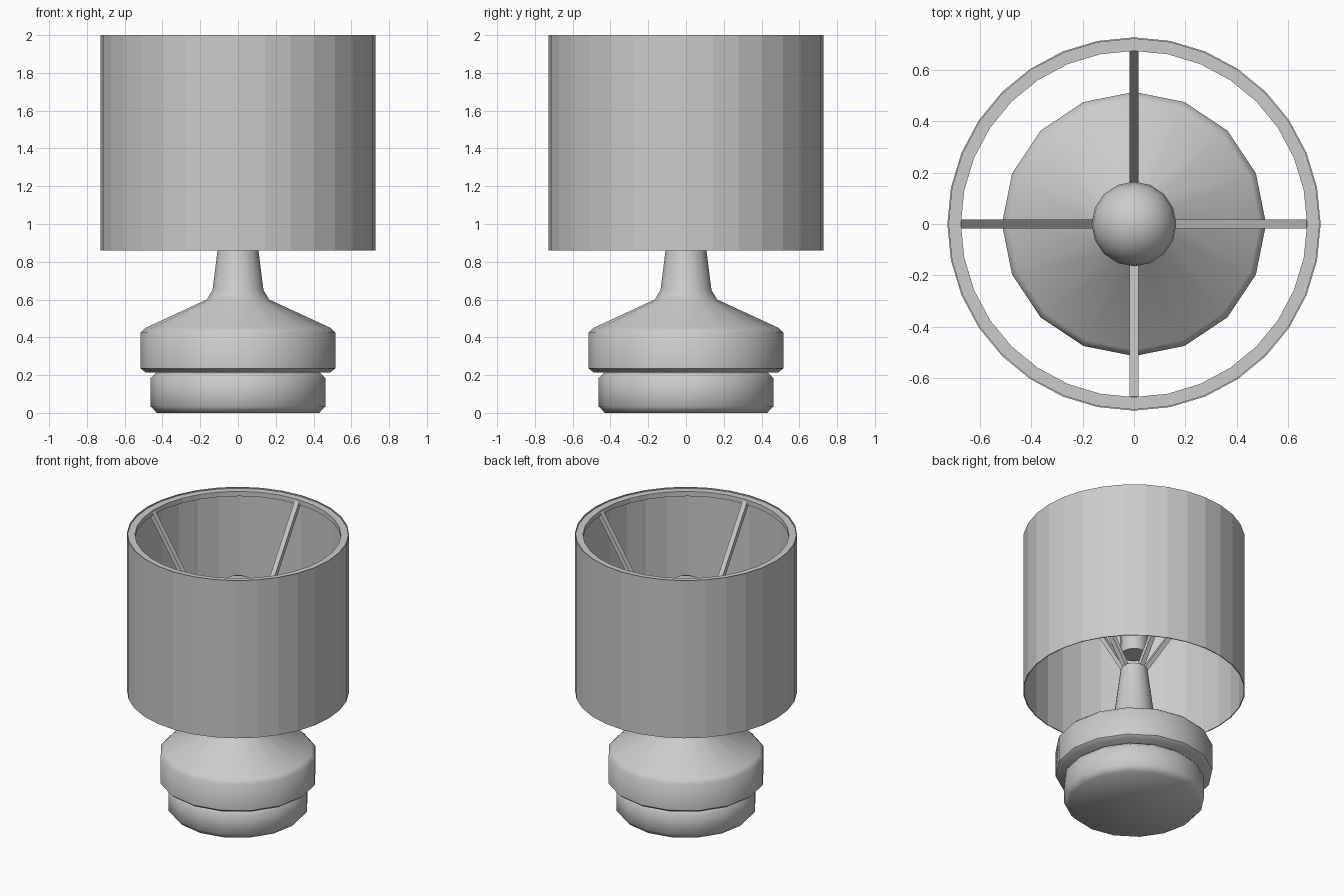
import bpy, bmesh, math
from mathutils import Vector

cube = bpy.data.objects.get("Cube")
if cube:
    bpy.data.objects.remove(cube, do_unlink=True)

grey = bpy.data.materials.new("light_grey")
grey.use_nodes = True
grey.diffuse_color = (0.6, 0.6, 0.6, 1)
grey.node_tree.nodes["Principled BSDF"].inputs["Base Color"].default_value = (0.6, 0.6, 0.6, 1)


def finish(name, bm, smooth_angle=None):
    mesh = bpy.data.meshes.new(name)
    bm.to_mesh(mesh)
    bm.free()
    mesh.materials.append(grey)
    obj = bpy.data.objects.new(name, mesh)
    bpy.context.collection.objects.link(obj)
    if smooth_angle:
        bpy.ops.object.select_all(action='DESELECT')
        obj.select_set(True)
        bpy.context.view_layer.objects.active = obj
        bpy.ops.object.shade_smooth_by_angle(angle=math.radians(smooth_angle))
    return obj


def lathe(name, profile, sides, smooth_angle=None, closed=False):
    """Spin (radius, height) points, listed bottom to top, around z."""
    bm = bmesh.new()
    points = profile + profile[:1] if closed else profile
    verts = [bm.verts.new((r, 0, z)) for r, z in points]
    edges = [bm.edges.new(pair) for pair in zip(verts, verts[1:])]
    bmesh.ops.spin(bm, geom=verts + edges, cent=(0, 0, 0), axis=(0, 0, 1),
                   angle=math.tau, steps=sides, use_duplicate=False)
    bmesh.ops.remove_doubles(bm, verts=bm.verts, dist=0.0005)
    bmesh.ops.recalc_face_normals(bm, faces=bm.faces)
    return finish(name, bm, smooth_angle)


# Base: chamfered foot, and body tapering into the neck
lathe("foot", [(0, 0), (0.43, 0), (0.462, 0.035), (0.462, 0.185),
               (0.43, 0.215), (0, 0.215)], 16, 50)
lathe("body", [(0, 0.215), (0.49, 0.215), (0.515, 0.235), (0.515, 0.425),
               (0.49, 0.45), (0.165, 0.6), (0.135, 0.65), (0.088, 1.02),
               (0, 1.02)], 16, 50)

# Bulb: narrow flat cap below, round head above
head = [(0.165 * math.cos(a), 1.52 + 0.165 * math.sin(a))
        for a in (math.radians(d) for d in range(-30, 91, 15))]
lathe("bulb", [(0, 1.13), (0.085, 1.13), (0.09, 1.26)] + head, 16, 50)

# Shade: thin open drum
shade = lathe("shade", [(0.728, 0.86), (0.728, 2.0)], 32)
wall = shade.modifiers.new("wall", 'SOLIDIFY')
wall.thickness = 0.006
wall.offset = -1

# Ring that holds the shade just below its top edge
lathe("shade_ring", [(0.675, 1.957), (0.722, 1.957), (0.722, 1.992),
                     (0.675, 1.992)], 32, closed=True)

# Four square struts from the neck top to the ring
for i, side in enumerate(("left", "back", "right", "front")):
    angle = i * math.pi / 2
    out = Vector((math.cos(angle), math.sin(angle), 0))
    low = out * 0.065 + Vector((0, 0, 1.01))
    high = out * 0.685 + Vector((0, 0, 1.97))
    along = high - low
    across = Vector((-out.y, out.x, 0))
    normal = along.normalized().cross(across)
    bm = bmesh.new()
    bmesh.ops.create_cube(bm, size=1)
    for v in bm.verts:
        v.co = ((low + high) / 2 + across * v.co.x * 0.035
                + normal * v.co.y * 0.03 + along * v.co.z)
    bmesh.ops.recalc_face_normals(bm, faces=bm.faces)
    finish(side + "_strut", bm)
